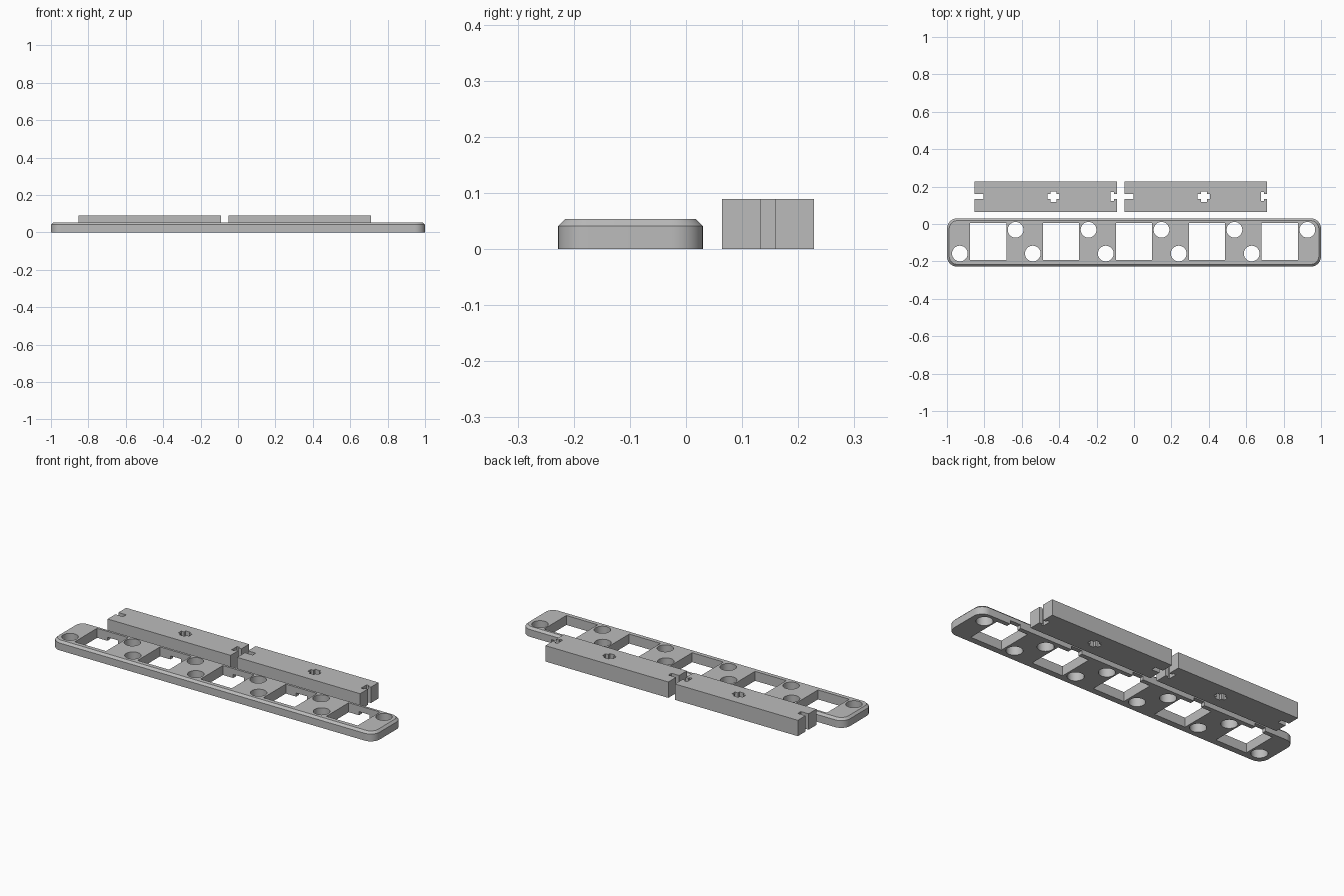
import bpy, bmesh, math

if "Cube" in bpy.data.objects:
    bpy.data.objects.remove(bpy.data.objects["Cube"])

grey = bpy.data.materials.new("light_grey")
grey.diffuse_color = (0.5, 0.5, 0.5, 1)
grey.use_nodes = True
grey.node_tree.nodes["Principled BSDF"].inputs["Base Color"].default_value = grey.diffuse_color


def loft(name, rings):
    """Solid from stacked rings of (x, y, z) points, capped at both ends."""
    bm = bmesh.new()
    loops = [[bm.verts.new(p) for p in ring] for ring in rings]
    n = len(loops[0])
    bm.faces.new(loops[0])
    bm.faces.new(loops[-1])
    for a, b in zip(loops, loops[1:]):
        for i in range(n):
            j = (i + 1) % n
            bm.faces.new((a[i], a[j], b[j], b[i]))
    bmesh.ops.recalc_face_normals(bm, faces=bm.faces)
    mesh = bpy.data.meshes.new(name)
    bm.to_mesh(mesh)
    bm.free()
    mesh.materials.append(grey)
    obj = bpy.data.objects.new(name, mesh)
    bpy.context.collection.objects.link(obj)
    return obj


def prism(name, outline, z0, z1):
    return loft(name, [[(x, y, z) for x, y in outline] for z in (z0, z1)])


def rect(x0, x1, y0, y1):
    return [(x0, y0), (x1, y0), (x1, y1), (x0, y1)]


def circle(cx, cy, r, n=40):
    return [(cx + r * math.cos(2 * math.pi * i / n),
             cy + r * math.sin(2 * math.pi * i / n)) for i in range(n)]


def rounded(cx, cy, hx, hy, r, z, steps=10):
    pts = []
    for k, (sx, sy) in enumerate(((1, 1), (-1, 1), (-1, -1), (1, -1))):
        for i in range(steps + 1):
            a = math.pi / 2 * (k + i / steps)
            pts.append((cx + sx * (hx - r) + r * math.cos(a),
                        cy + sy * (hy - r) + r * math.sin(a), z))
    return pts


def cut(obj, outline, z0, z1):
    """Subtract a prism from the object."""
    tool = prism("cutter", outline, z0, z1)
    tool.hide_render = True
    mod = obj.modifiers.new("cut", 'BOOLEAN')
    mod.operation, mod.solver, mod.object = 'DIFFERENCE', 'EXACT', tool
    bpy.context.view_layer.objects.active = obj
    bpy.ops.object.modifier_apply(modifier=mod.name)
    bpy.data.objects.remove(tool)


# Long plate with rounded corners and a chamfered top edge
CY = -0.099
plate = loft("plate", [rounded(0, CY, 1, 0.129, 0.055, 0),
                       rounded(0, CY, 1, 0.129, 0.055, 0.041),
                       rounded(0, CY, 0.988, 0.117, 0.043, 0.053)])
for i in range(-2, 3):
    x = 0.39 * i
    # Square window, cable slot under the rear wall, and two round holes
    cut(plate, rect(x - 0.097, x + 0.097, -0.193, 0.005), -0.1, 0.2)
    cut(plate, rect(x - 0.033, x + 0.033, -0.02, 0.1), -0.1, 0.02)
    cut(plate, circle(x + 0.147, -0.031, 0.042), -0.1, 0.2)
    cut(plate, circle(x - 0.151, -0.158, 0.042), -0.1, 0.2)

# Two straight bars with keyed ends and a cross-shaped hole
Y = 0.146
A = 0.0135
for name, x0 in (("left_bar", -0.853), ("right_bar", -0.05)):
    x1 = x0 + 0.762
    bar = prism(name, rect(x0, x1, 0.064, 0.228), 0, 0.089)
    cx = x0 + 0.423
    cross = [(cx - 0.033, Y - A), (cx - 0.016, Y - A), (cx - 0.016, Y - 0.028),
             (cx + 0.016, Y - 0.028), (cx + 0.016, Y - A), (cx + 0.033, Y - A),
             (cx + 0.033, Y + A), (cx + 0.016, Y + A), (cx + 0.016, Y + 0.028),
             (cx - 0.016, Y + 0.028), (cx - 0.016, Y + A), (cx - 0.033, Y + A)]
    cut(bar, cross, -0.1, 0.2)
    # Plain slot on the left end, T-shaped slot on the right end
    cut(bar, rect(x0 - 0.1, x0 + 0.048, Y - A, Y + A), -0.1, 0.2)
    tee = [(x1 - 0.034, Y - 0.024), (x1 - 0.017, Y - 0.024), (x1 - 0.017, Y - A),
           (x1 + 0.1, Y - A), (x1 + 0.1, Y + A), (x1 - 0.017, Y + A),
           (x1 - 0.017, Y + 0.024), (x1 - 0.034, Y + 0.024)]
    cut(bar, tee, -0.1, 0.2)

# Smooth the round walls while keeping edges sharp
bpy.ops.object.select_all(action='DESELECT')
plate.select_set(True)
bpy.context.view_layer.objects.active = plate
bpy.ops.object.shade_smooth_by_angle(angle=math.radians(30))
